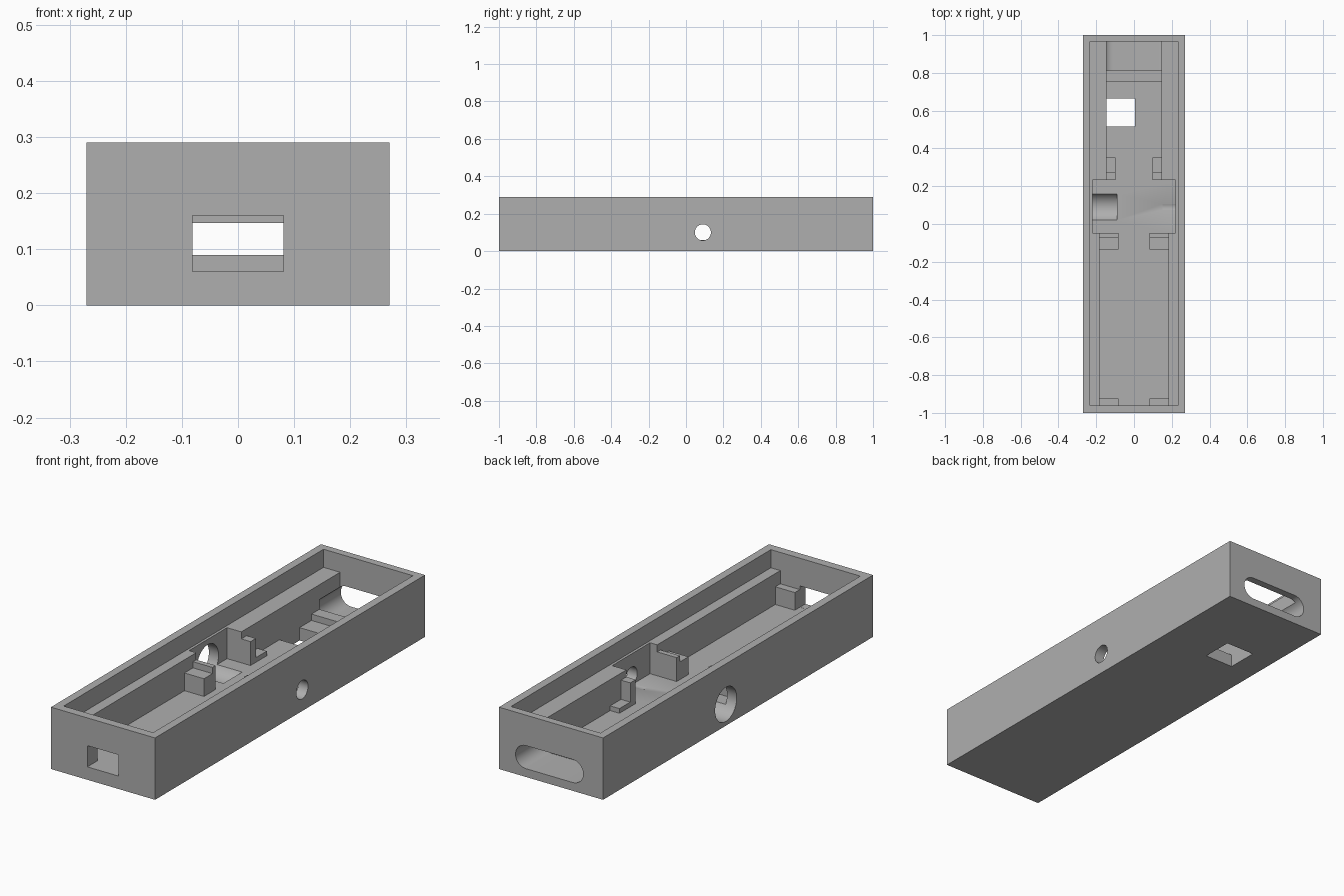
import bpy, bmesh, math
from mathutils import Matrix, Vector

# Remove the default cube only
default = bpy.data.objects.get("Cube")
if default:
    bpy.data.objects.remove(default, do_unlink=True)

# Single plain grey
GREY = (0.43, 0.43, 0.43, 1)
grey = bpy.data.materials.new("plain grey")
grey.use_nodes = True
grey.diffuse_color = GREY
grey.node_tree.nodes["Principled BSDF"].inputs["Base Color"].default_value = GREY

FLOOR, LEDGE, TOP = 0.06, 0.205, 0.29
HOLE_Y, HOLE_Z = 0.09, 0.1


def finish(name, bm):
    mesh = bpy.data.meshes.new(name)
    bmesh.ops.recalc_face_normals(bm, faces=bm.faces)
    bm.to_mesh(mesh)
    bm.free()
    obj = bpy.data.objects.new(name, mesh)
    bpy.context.collection.objects.link(obj)
    mesh.materials.append(grey)
    return obj


def box(name, x, y, z):
    """Box given by its (min, max) range on each axis."""
    bm = bmesh.new()
    size = Vector([r[1] - r[0] for r in (x, y, z)])
    mid = Vector([(r[0] + r[1]) / 2 for r in (x, y, z)])
    bmesh.ops.create_cube(bm, size=1, matrix=Matrix.Translation(mid) @ Matrix.Diagonal(size).to_4x4())
    return finish(name, bm)


def bore(name, x, radius):
    """Round cutter along x."""
    bm = bmesh.new()
    place = Matrix.Translation(((x[0] + x[1]) / 2, HOLE_Y, HOLE_Z)) @ Matrix.Rotation(math.pi / 2, 4, 'Y')
    bmesh.ops.create_cone(bm, cap_ends=True, segments=64, radius1=radius, radius2=radius,
                          depth=x[1] - x[0], matrix=place)
    return finish(name, bm)


def slot(name, x, y, z, radius):
    """Round-ended slot cutter along y; x gives the two arc centres."""
    bm = bmesh.new()
    steps = 24
    verts = []
    for cx, start in ((x[1], -math.pi / 2), (x[0], math.pi / 2)):
        for i in range(steps + 1):
            a = start + math.pi * i / steps
            verts.append(bm.verts.new((cx + radius * math.cos(a), y[0], z + radius * math.sin(a))))
    face = bm.faces.new(verts)
    ext = bmesh.ops.extrude_face_region(bm, geom=[face])
    moved = [v for v in ext["geom"] if isinstance(v, bmesh.types.BMVert)]
    bmesh.ops.translate(bm, verts=moved, vec=(0, y[1] - y[0], 0))
    return finish(name, bm)


# Case body, hollowed by a series of cuts
case = box("case_body", (-0.27, 0.27), (-1, 1), (0, TOP))
cutters = [
    box("lid_recess", (-0.232, 0.232), (-0.96, 0.965), (LEDGE, 0.4)),
    box("front_bay", (-0.183, 0.183), (-0.96, 0), (FLOOR, 0.35)),
    box("middle_bay", (-0.22, 0.22), (-0.048, 0.233), (FLOOR, 0.36)),
    box("rear_bay", (-0.146, 0.146), (0.2, 0.965), (FLOOR, 0.37)),
    box("front_window", (-0.081, 0.081), (-1.1, -0.9), (0.0605, 0.16)),
    box("floor_window", (-0.146, 0.004), (0.516, 0.665), (-0.1, 0.1)),
    bore("large_side_hole", (-0.4, -0.09), 0.08),
    bore("small_side_hole", (0.15, 0.4), 0.043),
    slot("rear_slot", (-0.113, 0.13), (0.812, 1.1), 0.093, 0.054),
]
bpy.context.view_layer.objects.active = case
for cutter in cutters:
    cutter.hide_render = True
    mod = case.modifiers.new(cutter.name, 'BOOLEAN')
    mod.operation = 'DIFFERENCE'
    mod.solver = 'EXACT'
    mod.object = cutter
    bpy.ops.object.modifier_apply(modifier=mod.name)
    bpy.data.objects.remove(cutter, do_unlink=True)

# Smooth bores, sharp edges elsewhere
case.select_set(True)
bpy.ops.object.shade_smooth_by_angle(angle=math.radians(30))

# Support posts on both sides
for side, sign in (("left", 1), ("right", -1)):
    def post(name, x, y, height):
        xs = sorted((sign * x[0], sign * x[1]))
        return box(f"{side}_{name}", xs, y, (FLOOR, height))

    post("front_post", (0.082, 0.183), (-0.96, -0.923), 0.143)
    post("middle_post", (0.082, 0.183), (-0.135, -0.072), 0.143)
    post("middle_stop", (0.082, 0.183), (-0.072, -0.048), 0.172)
    post("rear_stop", (0.098, 0.146), (0.233, 0.273), 0.172)
    post("rear_rest", (0.098, 0.146), (0.273, 0.353), 0.082)

# Low bar across the rear bay
box("rear_crossbar", (-0.146, 0.146), (0.753, 0.812), (FLOOR, 0.09))
